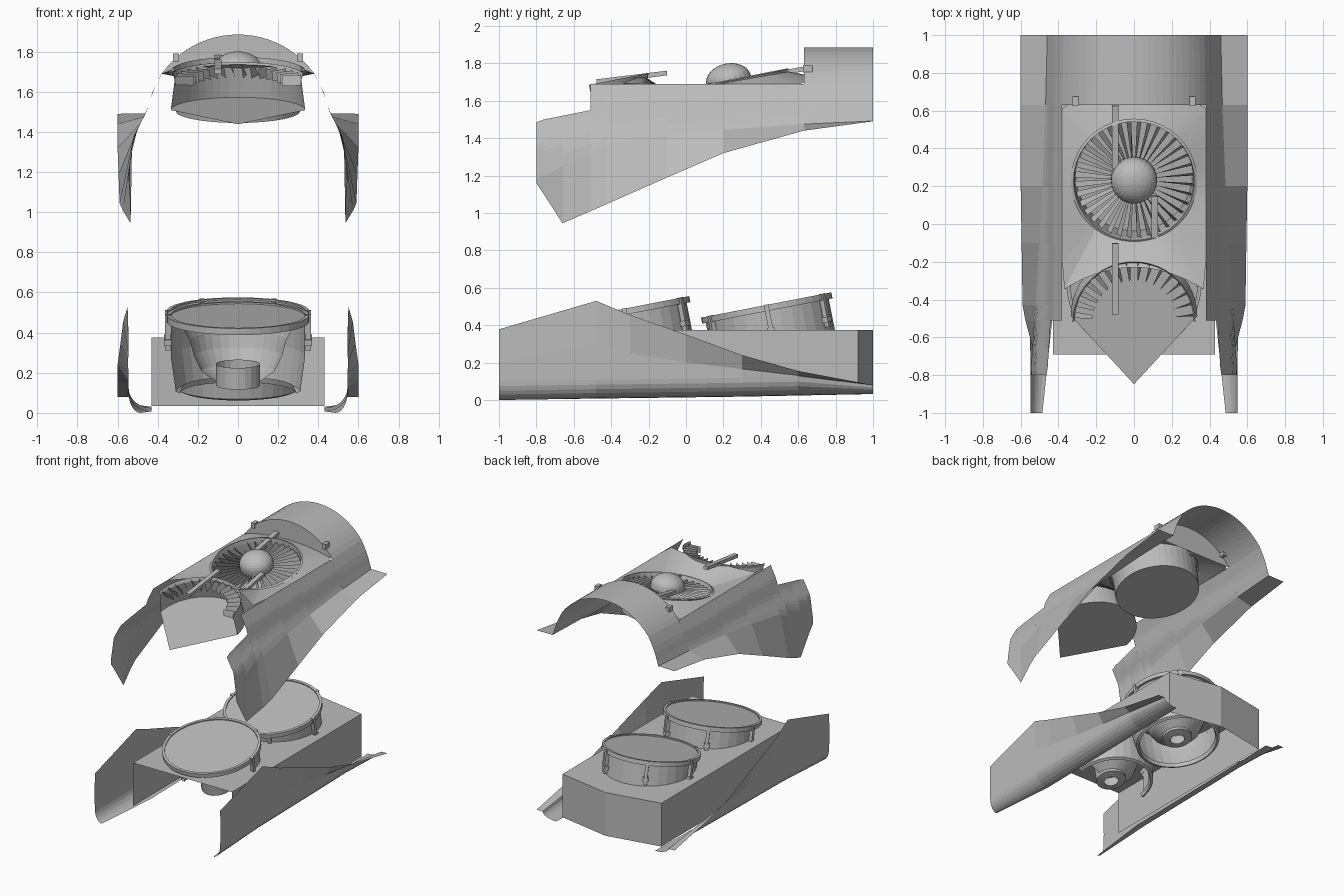
import bpy, bmesh
from math import sin, cos, pi, sqrt, radians
from mathutils import Matrix, Vector

cube = bpy.data.objects.get("Cube")
if cube:
    bpy.data.objects.remove(cube)

grey = bpy.data.materials.new("plain grey")
grey.use_nodes = True
COLOUR = (0.5, 0.5, 0.5, 1)
grey.diffuse_color = COLOUR
grey.node_tree.nodes["Principled BSDF"].inputs["Base Color"].default_value = COLOUR
TILT = radians(11)


def make(name, verts, faces, mirror=False):
    mesh = bpy.data.meshes.new(name)
    mesh.from_pydata([tuple(v) for v in verts], [], faces)
    bm = bmesh.new()
    bm.from_mesh(mesh)
    bmesh.ops.remove_doubles(bm, verts=bm.verts, dist=0.0003)
    bmesh.ops.recalc_face_normals(bm, faces=bm.faces)
    bm.to_mesh(mesh)
    bm.free()
    mesh.materials.append(grey)
    ob = bpy.data.objects.new(name, mesh)
    bpy.context.collection.objects.link(ob)
    if mirror:
        ob.modifiers.new("Mirror", 'MIRROR').use_clip = True
    return ob


def loft(name, rows, mirror=False, skip=()):
    n = len(rows[0])
    verts = [p for r in rows for p in r]
    faces = [(i*n+j, i*n+j+1, (i+1)*n+j+1, (i+1)*n+j)
             for i in range(len(rows)-1) if i not in skip for j in range(n-1)]
    return make(name, verts, faces, mirror)


def frame(y, z):
    return Matrix.Translation((0, y, z)) @ Matrix.Rotation(TILT, 4, 'X')


def lathe(name, profile, mat, a0=0, a1=2*pi, n=32):
    rows = []
    for i in range(n+1):
        a = a0 + (a1-a0)*i/n
        rows.append([mat @ Vector((r*cos(a), r*sin(a), z)) for r, z in profile])
    return loft(name, rows)


def block(name, size, mat):
    bm = bmesh.new()
    bmesh.ops.create_cube(bm, size=1, matrix=mat @ Matrix.Diagonal((*size, 1)))
    verts = [v.co.copy() for v in bm.verts]
    faces = [[v.index for v in f.verts] for f in bm.faces]
    bm.free()
    return make(name, verts, faces)


def blades(name, mat, r0, r1, z, count, a0=0, a1=2*pi):
    verts, faces = [], []
    for i in range(count):
        a = a0 + (a1-a0)*(i+0.5)/count
        d = Vector((cos(a), sin(a), 0))
        t = Vector((-sin(a), cos(a), 0))
        up = Vector((0, 0, 0.025))
        k = len(verts)
        for r, s in ((r0, 0.004), (r1, 0.012)):
            verts += [mat @ (d*r + t*s + up + Vector((0, 0, z))),
                      mat @ (d*r - t*s - up + Vector((0, 0, z)))]
        faces.append((k, k+1, k+3, k+2))
    return make(name, verts, faces)


# Upper cowl: arched skin with flared lower edge
SIDE = [(1.69, .38), (1.6, .425), (1.49, .46), (1.38, .52), (1.2, .545), (.9, .548)]


def cowl_x(z):
    if z >= 1.69:
        return sqrt(max(0, .468**2 - (z-1.417)**2))
    for (za, xa), (zb, xb) in zip(SIDE, SIDE[1:]):
        if z >= zb:
            return xa + (xb-xa)*(za-z)/(za-zb)
    return .548


# Each station: y, top z, fold z, lower edge z, lower edge x
STATIONS = [(1, 1.885, 1.492, 1.49, .6), (.63, 1.885, 1.475, 1.44, .6),
            (.63, 1.69, 1.475, 1.44, .6), (.2, 1.69, 1.445, 1.32, .6),
            (-.1, 1.69, 1.415, 1.19, .595), (-.43, 1.69, 1.37, 1.045, .59),
            (-.51, 1.69, 1.32, 1.01, .575), (-.51, 1.55, 1.32, 1.01, .575),
            (-.66, 1.52, 1.25, .945, .535), (-.76, 1.5, 1.2, 1.1, .54),
            (-.8, 1.485, 1.18, 1.16, .545)]
rows = []
for y, top, fold, low, x_low in STATIONS:
    row = []
    for j in range(17):
        z = top - (top-fold)*(j/16)**2
        row.append((cowl_x(z), y, z))
    rows.append(row + [(x_low, y, low)])
loft("upper_cowl", rows, mirror=True, skip=(2-1, 7-1))

# Bulkhead closing the arch behind the deck
arc = [(.38*i/10, sqrt(.468**2 - (.38*i/10)**2) + 1.417) for i in range(-10, 11)]
make("bulkhead", [(x, .635, z) for x, z in arc], [list(range(len(arc)))])

# Deck: sheet around the tilted fan opening, with a scalloped front edge
rows = []
FAN = Vector((0, .23, 1.7))
for i in range(97):
    a = 2*pi*i/96
    c, s = cos(a), sin(a)
    inner = (.33*c, FAN.y + .32*s, FAN.z + .17*.33*s)
    k = min(.38/max(abs(c), 1e-6), (.4 if s > 0 else .48)/max(abs(s), 1e-6))
    x, y, z = k*c, FAN.y + k*s, 1.69
    if y < -.24:
        y -= .85*x*x - .02
        z += .045*(1-(x/.38)**2)
    elif y > .6:
        z += .05*(1-(x/.38)**2)
    rows.append([inner, (x, y, z)])
loft("deck", rows)

# Rear fan: duct, lower disc, blades, hub and spinner
fan = frame(FAN.y, FAN.z)
lathe("fan_duct", [(.335, .005), (.32, .012), (.315, -.02), (.31, -.2), (0, -.2)], fan, n=40)
blades("fan_blades", fan, .11, .312, -.035, 36)
dome = [(.122*cos(i*pi/16), .01 + .09*sin(i*pi/16)) for i in range(9)]
lathe("spinner", [(.1, -.08), (.122, -.04)] + dome, fan, n=24)

# Front fan: cut-away rear half of a duct on a pointed plate
front = frame(-.52, 1.69)
lathe("front_duct", [(.325, -.005), (.315, -.03), (.335, -.185)], front, 0, pi, 24)
blades("front_fan_blades", front, .22, .315, -.04, 16, 0, pi)
plate = [(.335*cos(i*pi/24), .335*sin(i*pi/24), -.185) for i in range(25)] + [(0, -.37, -.185)]
make("pointed_plate", [front @ Vector(p) for p in plate], [list(range(len(plate)))])

# Struts across the fans, and small hooks at the bulkhead
for name, x, y, z, length, tilt in (("front_strut", -.1, -.29, 1.725, .38, 7),
                                    ("rear_strut", -.1, .46, 1.74, .34, 10),
                                    ("inner_strut", .11, .04, 1.665, .22, 11)):
    m = Matrix.Translation((x, y, z)) @ Matrix.Rotation(radians(tilt), 4, 'X')
    block(name, (.035, length, .025), m)
for x in (-.31, .31):
    block("hook", (.03, .05, .04), Matrix.Translation((x, .65, 1.77)))

# Lower box: open at front and underneath, with a shallow V at the back
plan = [(-.43, -.69), (-.43, .92), (0, 1), (.43, .92), (.43, -.69)]
verts = [(x, y, z) for z in (.035, .375) for x, y in plan]
make("lower_box", verts, [(i, i+1, i+6, i+5) for i in range(4)] + [(5, 6, 7, 8, 9)])

# Lower side fins: y, foot x, foot z, fold z, top x, top z
FINS = [(-1, .485, 0, .2, .545, .378), (-.48, .43, .008, .3, .55, .53),
        (-.3, .43, .01, .25, .572, .455), (0, .43, .014, .2, .585, .35),
        (.3, .43, .018, .165, .6, .24), (.6, .43, .024, .13, .6, .155),
        (1, .43, .032, .078, .6, .08)]
rows = []
for y, foot, z0, fold, x_top, z_top in FINS:
    h = min(.1, fold-z0)
    curve = [(foot + (.545-foot)*sin(t*pi/12), y, z0 + h*(1-cos(t*pi/12))) for t in range(7)]
    rows.append(curve + [(.548, y, fold+.001), (x_top, y, z_top)])
loft("side_fins", rows, mirror=True)

# Lower nozzles: lid, collar, duct and inner bell; the front one is cut away
for name, y, z, turn, n in (("rear", .43, .5, 2*pi, 32), ("front", -.33, .48, pi, 16)):
    m = frame(y, z)
    lathe(name + "_lid", [(0, 0), (.335, 0), (.335, .008), (.355, .008), (.355, -.025), (.335, -.025)], m, n=40)
    lathe(name + "_nozzle_duct", [(.335, -.02), (.335, -.2), (.31, -.38), (.29, -.39), (.28, -.36)],
          m, 0, turn, n)
    lathe(name + "_bell", [(.28, -.05), (.24, -.12), (.22, -.2), (.18, -.28), (.11, -.33)],
          m, 0, turn, n)
    lathe(name + "_hub", [(.11, -.24), (.11, -.35), (.05, -.36)], m, n=20)
    for i in range(6 if turn > 4 else 4):
        a = i*pi/3
        spot = m @ Matrix.Rotation(a, 4, 'Z') @ Matrix.Translation((.35, 0, -.08))
        block(name + "_clamp", (.025, .025, .18), spot)
        block(name + "_clamp_pad", (.035, .04, .03), spot @ Matrix.Translation((0, 0, -.05)))
